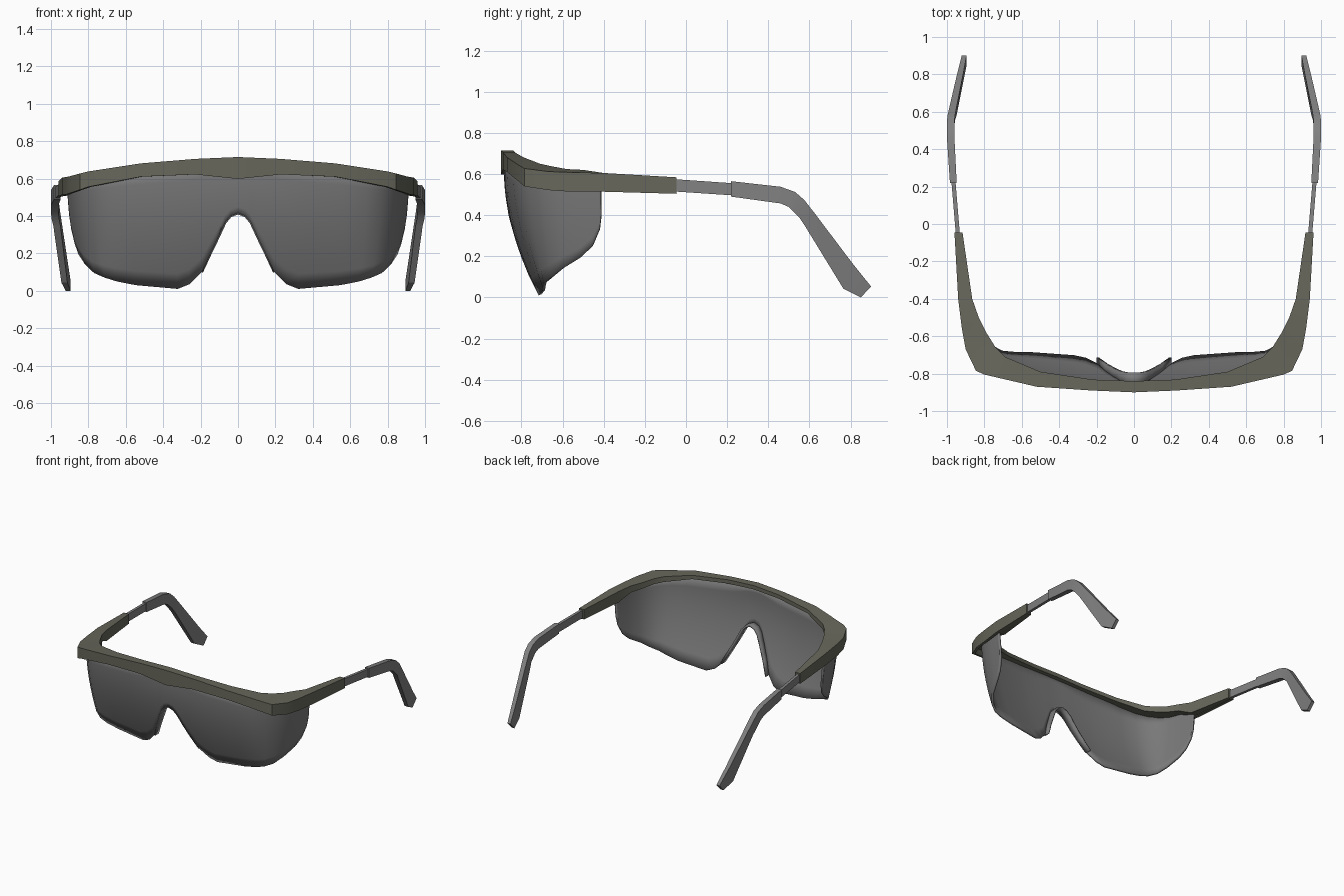
import bpy, bmesh
from mathutils import Vector

if "Cube" in bpy.data.objects:
    bpy.data.objects.remove(bpy.data.objects["Cube"])


def material(name, color):
    m = bpy.data.materials.new(name)
    m.diffuse_color = (*color, 1)
    m.use_nodes = True
    m.node_tree.nodes["Principled BSDF"].inputs["Base Color"].default_value = m.diffuse_color
    return m


OLIVE = material("olive_grey_frame", (0.135, 0.135, 0.105))
SMOKE = material("smoke_lens", (0.19, 0.19, 0.19))
GREY = material("grey_arm", (0.22, 0.22, 0.22))


def finish(bm, name, mat, angle=0.6):
    bmesh.ops.recalc_face_normals(bm, faces=bm.faces)
    mesh = bpy.data.meshes.new(name)
    bm.to_mesh(mesh)
    bm.free()
    mesh.materials.append(mat)
    ob = bpy.data.objects.new(name, mesh)
    bpy.context.collection.objects.link(ob)
    bpy.ops.object.select_all(action='DESELECT')
    ob.select_set(True)
    bpy.context.view_layer.objects.active = ob
    bpy.ops.object.shade_smooth_by_angle(angle=angle)
    return ob


def grid(bm, rows, closed=False):
    """Skin rows of points; closed rows become capped tubes."""
    vs = [[bm.verts.new(p) for p in r] for r in rows]
    n = len(rows[0])
    for a, b in zip(vs, vs[1:]):
        for i in range(n if closed else n - 1):
            j = (i + 1) % n
            bm.faces.new((a[i], a[j], b[j], b[i]))
    if closed:
        bm.faces.new(vs[0])
        bm.faces.new(vs[-1])


def both_sides(half):
    """Half list starts on the centre line; returns left + right rows."""
    flip = [[Vector((-p[0], p[1], p[2])) for p in r] for r in half[:0:-1]]
    return flip + half


def solidify(ob, t, offset):
    m = ob.modifiers.new("thickness", 'SOLIDIFY')
    m.thickness, m.offset = t, offset


# Brow frame: outer xy, inner xy, top, bottom, inner shelf thickness
stations = [
    (0, -.90, 0, -.84, .715, .598, .03), (.23, -.89, .22, -.832, .705, .622, .03),
    (.52, -.87, .50, -.79, .681, .61, .03), (.80, -.805, .69, -.71, .638, .556, .03),
    (.845, -.785, .74, -.66, .627, .54, .03), (.90, -.67, .79, -.58, .612, .522, .035),
    (.92, -.56, .83, -.50, .608, .514, .04), (.94, -.40, .865, -.40, .605, .514, .085),
    (.96, -.045, .917, -.045, .584, .504, .076)]
half = []
for ox, oy, ix, iy, zt, zb, sh in stations:
    o, i = Vector((ox, oy, 0)), Vector((ix, iy, 0))
    lip = o + (i - o).normalized() * .022
    zi = zt + (.012 if .6 < ox < .93 else 0)
    up = lambda p, z: Vector((p.x, p.y, z))
    half.append([up(o, zt), up(i, zi), up(i, zt - sh), up(lip, zt - sh - .002),
                 up(lip, zb), up(o, zb)])
bm = bmesh.new()
grid(bm, both_sides(half), closed=True)
finish(bm, "brow_frame", OLIVE, .5)

# Wraparound lens: top path xy and lower edge height
cols = [(0, -.885, .415), (.04, -.885, .40), (.07, -.884, .365), (.11, -.883, .28),
        (.15, -.882, .20), (.20, -.88, .10), (.27, -.876, .035), (.34, -.87, .01),
        (.57, -.84, .03), (.69, -.81, .05), (.77, -.765, .07), (.83, -.70, .095),
        (.87, -.62, .14), (.895, -.52, .195), (.905, -.46, .25), (.912, -.425, .33),
        (.914, -.415, .40)]
ROWS = 9
half = []
for k, (x, y, zb) in enumerate(cols):
    a, b = cols[max(k - 1, 0)], cols[min(k + 1, len(cols) - 1)]
    t = Vector((b[0] - a[0], b[1] - a[1])).normalized()
    nx, ny = (-t.y, t.x) if k else (0, 1)
    zt = .68 - .12 * x * x
    row = []
    for r in range(ROWS):
        z = zb + (zt - zb) * r / (ROWS - 1)
        d = .17 * max(0, (.6 - z) / .6) ** 1.8 * (1 - .5 * abs(nx))
        row.append(Vector((x + nx * d, y + ny * d, z)))
    half.append(row)
bm = bmesh.new()
grid(bm, both_sides(half))
lens = finish(bm, "wraparound_lens", SMOKE)
# thicken towards the wearer
inward = lens.data.polygons[len(lens.data.polygons) // 2].normal.y > 0
solidify(lens, .016, 1 if inward else -1)

# Nose flange following the notch
bm = bmesh.new()
grid(bm, both_sides([[r[0], r[0] + Vector((0, .04 + .03 * (r[0].z / .415), 0))]
                     for r in half[:6]]))
solidify(finish(bm, "nose_flange", SMOKE), .014, 0)


def arm(name, sections):
    """Mirrored bar; section = centre x, half width, top y z, bottom y z."""
    bm = bmesh.new()
    grid(bm, [[(x - w, ty, tz), (x + w, ty, tz), (x + w, by, bz), (x - w, by, bz)]
              for x, w, ty, tz, by, bz in sections], closed=True)
    ob = finish(bm, name, GREY, .5)
    ob.modifiers.new("mirror", 'MIRROR')


# Sliding rods and bent ear pieces
arm("sliding_rod", [(.938, .011, -.10, .578, -.10, .518), (.968, .011, .26, .553, .26, .494)])
arm("ear_piece", [
    (.966, .018, .22, .565, .22, .49), (.98, .02, .46, .538, .46, .457),
    (.98, .02, .53, .513, .50, .44), (.978, .02, .575, .474, .55, .39),
    (.968, .019, .625, .41, .58, .345), (.928, .016, .81, .165, .765, .043),
    (.908, .013, .90, .053, .85, 0)])
